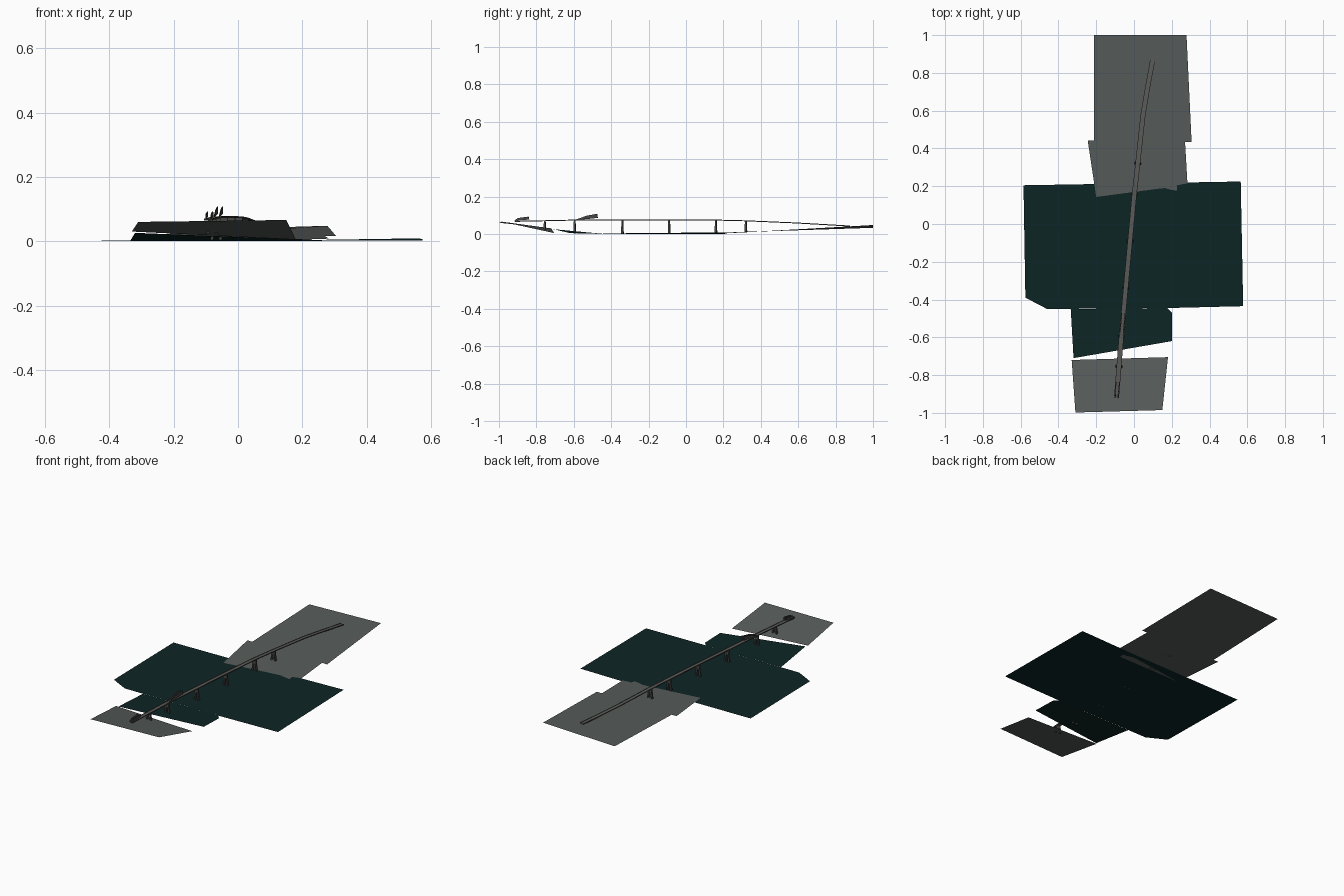
import bpy, math
from mathutils import Vector

if "Cube" in bpy.data.objects:
    bpy.data.objects.remove(bpy.data.objects["Cube"])


def mat(name, col):
    m = bpy.data.materials.new(name)
    m.diffuse_color = (*col, 1)
    m.use_nodes = True
    m.node_tree.nodes["Principled BSDF"].inputs["Base Color"].default_value = m.diffuse_color
    return m


LAND = mat("land_grey", (0.095, 0.108, 0.102))
WATER = mat("deep_water", (0.004, 0.018, 0.018))
DECK = mat("road_grey", (0.10, 0.10, 0.095))
STEEL = mat("dark_grey", (0.06, 0.062, 0.058))


def mesh(name, verts, faces, m):
    me = bpy.data.meshes.new(name)
    me.from_pydata([tuple(v) for v in verts], [], faces)
    me.materials.append(m)
    ob = bpy.data.objects.new(name, me)
    bpy.context.collection.objects.link(ob)
    return ob


def sheet(name, pts, m):
    return mesh(name, pts, [tuple(range(len(pts)))], m)


# Water: flat left part, slightly tilted right part, rising front flap
sheet("water_left", [(-.585, .205, .001), (-.575, -.39, .001), (-.46, -.45, .001),
                     (.175, -.445, .001), (.175, .218, .003)], WATER)
sheet("water_right", [(.175, .218, .003), (.175, -.445, .001),
                      (.578, -.435, .003), (.565, .225, .009)], WATER)
sheet("water_front", [(-.335, -.45, .001), (-.32, -.71, .026), (.2, -.62, .005),
                      (.2, -.47, .001), (.175, -.445, .001)], WATER)

# Banks
sheet("front_bank", [(-.33, -.72, .03), (-.31, -.998, .06), (.15, -.985, .066),
                     (.18, -.705, .005)], LAND)
sheet("back_bank_near", [(-.2, .143, .002), (.228, .15, .001), (.228, .205, .006),
                         (.283, .215, .008), (.27, .438, .016), (-.245, .442, .015)], LAND)
sheet("back_bank_far", [(-.212, .44, .015), (.305, .435, .016), (.278, 1, .048),
                        (-.212, 1, .033)], LAND)

# Bridge centre line
PATH = [Vector(p) for p in [(-.092, -.912, .068), (-.067, -.595, .075), (-.021, -.09, .076),
                            (.002, .16, .075), (.02, .32, .071), (.048, .58, .06),
                            (.075, .74, .051), (.1, .875, .043)]]


def at(y):
    for a, b in zip(PATH, PATH[1:]):
        if y <= b.y or b is PATH[-1]:
            return a.lerp(b, (y - a.y) / (b.y - a.y))


def side(y):
    d = at(y + .02) - at(y - .02)
    return Vector((d.y, -d.x, 0)).normalized()


def strip(name, offset, width, z0, z1, m):
    """Rectangular section swept along the bridge path."""
    vs, fs = [], []
    for p in PATH:
        s = side(p.y)
        for o, z in ((-1, z0), (1, z0), (1, z1), (-1, z1)):
            vs.append(p + s * (offset + o * width / 2) + Vector((0, 0, z)))
    n = len(PATH)
    for i in range(n - 1):
        for k in range(4):
            j = (k + 1) % 4
            fs.append((i * 4 + k, i * 4 + j, i * 4 + 4 + j, i * 4 + 4 + k))
    fs += [(3, 2, 1, 0), tuple(range(n * 4 - 4, n * 4))]
    return mesh(name, vs, fs, m)


strip("bridge_deck", 0, .022, -.003, 0, DECK)
for s in (-1, 1):
    strip("bridge_rail", s * .0115, .003, -.003, .002, STEEL)

# Piers: arched frames under the deck
PROFILE = [(-.018, 0), (-.009, 0), (-.005, .6), (.005, .6), (.009, 0), (.018, 0),
           (.012, 1), (-.012, 1)]
for y, base in ((-.755, .024), (-.595, .004), (-.34, 0), (-.09, 0), (.16, 0), (.32, .01)):
    c, s = at(y), side(y)
    f = Vector((-s.y, s.x, 0))
    vs = []
    for sg in (-1, 1):
        for u, t in PROFILE:
            v = c + s * u + f * sg * (.006 - .002 * t)
            v.z = base + (c.z - .003 - base) * t
            vs.append(v)
    n = len(PROFILE)
    fs = [tuple(range(n)), tuple(range(2 * n - 1, n - 1, -1))]
    fs += [(i, i + n, (i + 1) % n + n, (i + 1) % n) for i in range(n)]
    mesh("pier", vs, fs, STEEL)

# Slanted side panels on the deck
for prof in ([(-.92, .068), (-.9, .085), (-.842, .093), (-.838, .078)],
             [(-.595, .075), (-.53, .098), (-.475, .108), (-.472, .086), (-.53, .08)]):
    for sg in (-1, 1):
        vs = []
        for w in (-.0015, .0015):
            for y, z in prof:
                v = at(y) + side(y) * (sg * .008 + w)
                v.z = z
                vs.append(v)
        n = len(prof)
        fs = [tuple(range(n)), tuple(range(2 * n - 1, n - 1, -1))]
        fs += [(i, i + n, (i + 1) % n + n, (i + 1) % n) for i in range(n)]
        mesh("side_panel", vs, fs, STEEL)
